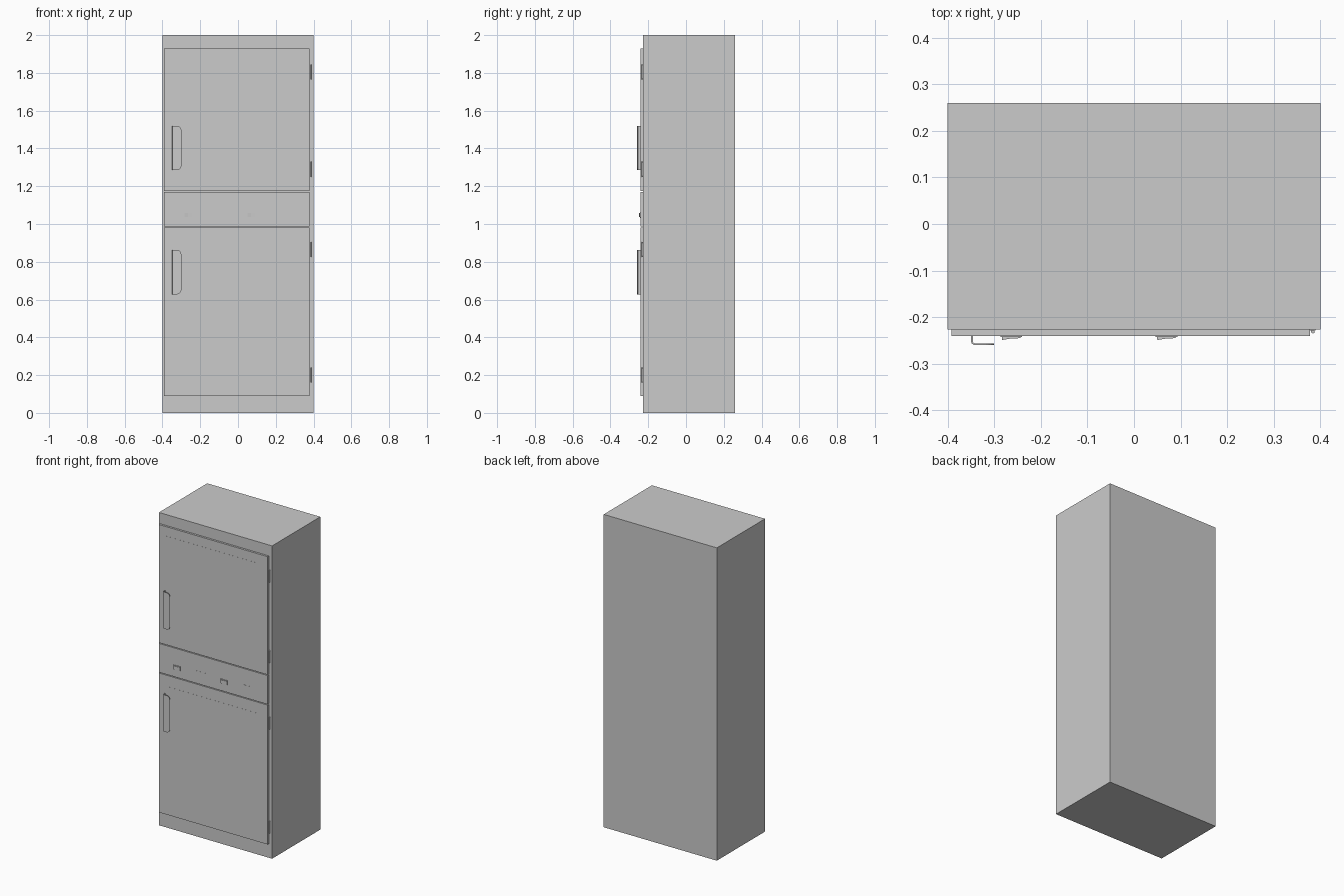
import bpy, bmesh, math

if "Cube" in bpy.data.objects:
    bpy.data.objects.remove(bpy.data.objects["Cube"])


def make_object(name, bm):
    bmesh.ops.recalc_face_normals(bm, faces=bm.faces)
    mesh = bpy.data.meshes.new(name)
    bm.to_mesh(mesh)
    bm.free()
    ob = bpy.data.objects.new(name, mesh)
    bpy.context.collection.objects.link(ob)
    return ob


def box(name, x, y, z):
    bm = bmesh.new()
    bmesh.ops.create_cube(bm, size=1)
    for v in bm.verts:
        v.co = [(a + b) / 2 + c * (b - a) for c, (a, b) in zip(v.co, (x, y, z))]
    return make_object(name, bm)


def prism(name, outline, z0, z1):
    """Extrude an x,y outline from z0 to z1."""
    bm = bmesh.new()
    face = bm.faces.new([bm.verts.new((x, y, z0)) for x, y in outline])
    new = bmesh.ops.extrude_face_region(bm, geom=[face])["geom"]
    for v in new:
        if isinstance(v, bmesh.types.BMVert):
            v.co.z = z1
    return make_object(name, bm)


def handle(name, zc):
    """Bent strip: side wall, rounded bend, then a front flap with rounded free corners."""
    half, r = 0.1175, 0.024
    path = [(-0.35, -0.239, half), (-0.35, -0.252, half), (-0.348, -0.257, half),
            (-0.343, -0.26, half)]
    for i in range(7):
        a = math.radians(90 - 15 * i)
        path.append((-0.30 - r + r * math.cos(a), -0.26, half - r + r * math.sin(a)))
    bm = bmesh.new()
    rows = [[bm.verts.new((x, y, zc + s * h)) for s in (-1, 1)] for x, y, h in path]
    for a, b in zip(rows, rows[1:]):
        bm.faces.new((a[0], b[0], b[1], a[1]))
    bmesh.ops.recalc_face_normals(bm, faces=bm.faces)
    ob = make_object(name, bm)
    # thicken toward the inside of the bend
    ob.data.update()
    if ob.data.polygons[-1].normal.y > 0:
        ob.data.flip_normals()
    mod = ob.modifiers.new("thickness", "SOLIDIFY")
    mod.thickness = 0.004
    mod.offset = -1


# cabinet
FRONT, DOOR = -0.227, -0.24
box("cabinet_body", (-0.4, 0.4), (FRONT, 0.26), (0, 2))

# doors and the control strip between them
for name, z0, z1 in (("upper_door", 1.175, 1.93), ("control_strip", 0.986, 1.17),
                     ("lower_door", 0.09, 0.981)):
    box(name, (-0.392, 0.378), (DOOR, FRONT), (z0, z1))

# thin facing sheets on both doors
box("upper_door_facing", (-0.337, 0.302), (DOOR - 0.0006, DOOR), (1.22, 1.87))
box("lower_door_facing", (-0.337, 0.302), (DOOR - 0.0006, DOOR), (0.14, 0.91))

# pull handles
handle("upper_handle", 1.4025)
handle("lower_handle", 0.745)

# hinges: knuckle plus a leaf against the cabinet
for i, zc in enumerate((1.805, 1.29, 0.865, 0.2)):
    ring = [(0.384 + 0.004 * math.cos(k * math.pi / 4),
             -0.231 + 0.004 * math.sin(k * math.pi / 4)) for k in range(8)]
    prism(f"hinge_knuckle_{i + 1}", ring, zc - 0.04, zc + 0.04)
    box(f"hinge_leaf_{i + 1}", (0.377, 0.39), (-0.229, FRONT), (zc - 0.033, zc + 0.033))

# rocker switches with a label plate beside each
for i, x in enumerate((-0.287, 0.046)):
    box(f"switch_base_{i + 1}", (x, x + 0.047), (-0.243, DOOR), (1.033, 1.062))
    prism(f"switch_rocker_{i + 1}",
          [(x + 0.003, -0.242), (x + 0.004, -0.249), (x + 0.022, -0.246),
           (x + 0.043, -0.245), (x + 0.044, -0.242)], 1.037, 1.058)
    box(f"label_plate_{i + 1}", (x + 0.162, x + 0.228), (DOOR - 0.0008, DOOR), (1.03, 1.067))
